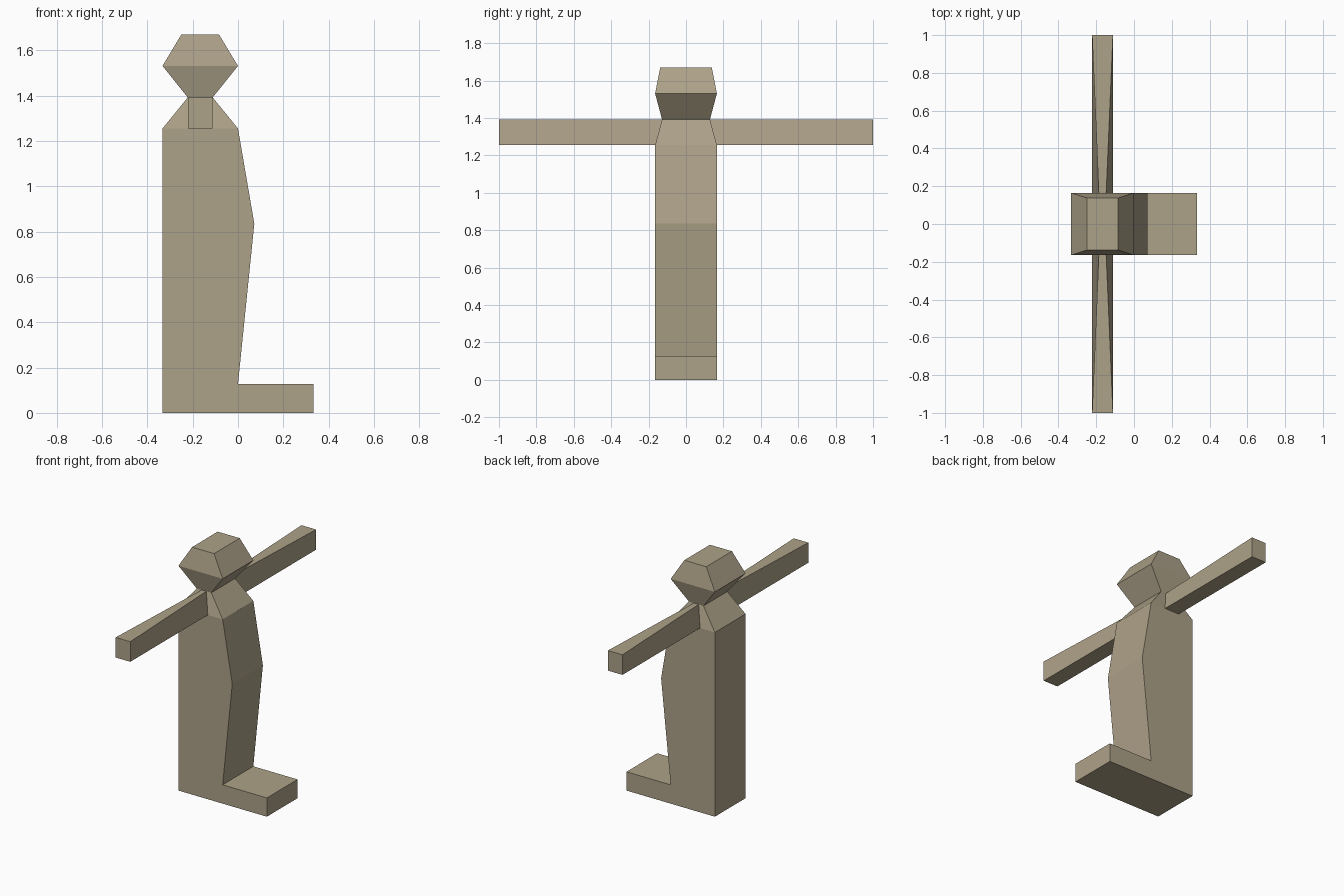
import bpy, bmesh

if "Cube" in bpy.data.objects:
    bpy.data.objects.remove(bpy.data.objects["Cube"])


def loft(name, rings):
    """Closed solid through rings of points with equal counts."""
    bm = bmesh.new()
    loops = [[bm.verts.new(p) for p in ring] for ring in rings]
    n = len(loops[0])
    for a, b in zip(loops, loops[1:]):
        for i in range(n):
            j = (i + 1) % n
            bm.faces.new((a[i], a[j], b[j], b[i]))
    bm.faces.new(loops[0][::-1])
    bm.faces.new(loops[-1])
    bmesh.ops.recalc_face_normals(bm, faces=bm.faces)
    mesh = bpy.data.meshes.new(name)
    bm.to_mesh(mesh)
    bm.free()
    obj = bpy.data.objects.new(name, mesh)
    bpy.context.collection.objects.link(obj)
    return obj


CX = -1 / 6   # centre of the upright figure


def rect(z, hx, hy):
    return [(CX - hx, -hy, z), (CX + hx, -hy, z), (CX + hx, hy, z), (CX - hx, hy, z)]


# Body and feet: one side profile pulled across the depth
profile = [(-0.333, 0), (0.333, 0), (0.333, 0.128), (0, 0.128),
           (0.072, 0.835), (0, 1.255), (-0.333, 1.255)]
loft("body", [[(x, y, z) for x, z in profile] for y in (-0.165, 0.165)])

# Sloped shoulders narrowing to the neck
loft("shoulders", [rect(1.255, 0.1665, 0.165), rect(1.392, 0.055, 0.128)])

# Faceted head
loft("head", [rect(1.392, 0.055, 0.128), rect(1.531, 0.1665, 0.165),
              rect(1.67, 0.083, 0.138)])

# Outstretched arms: top edge pinched where it meets the neck
for side, name in ((-1, "arm_front"), (1, "arm_back")):
    root = [(CX - 0.055, side * 0.165, 1.255), (CX + 0.055, side * 0.165, 1.255),
            (CX + 0.018, side * 0.128, 1.392), (CX - 0.018, side * 0.128, 1.392)]
    hand = [(CX - 0.055, side, 1.255), (CX + 0.055, side, 1.255),
            (CX + 0.055, side, 1.392), (CX - 0.055, side, 1.392)]
    loft(name, [root, hand])

# Stone colour
stone = bpy.data.materials.new("stone")
stone.diffuse_color = (0.42, 0.36, 0.25, 1)
stone.use_nodes = True
stone.node_tree.nodes["Principled BSDF"].inputs["Base Color"].default_value = stone.diffuse_color
for obj in bpy.context.collection.objects:
    obj.data.materials.append(stone)
